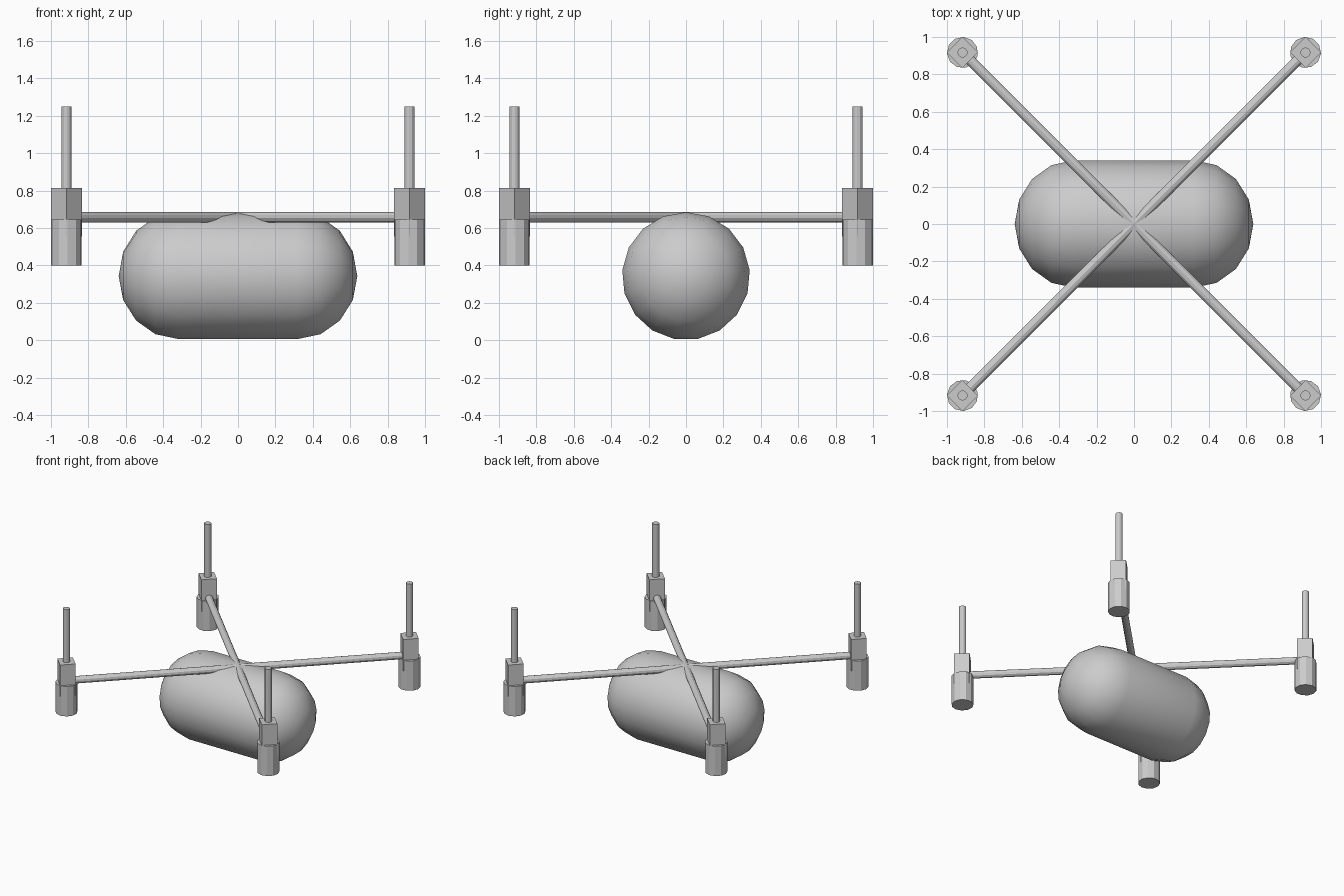
import bpy, bmesh, math
from mathutils import Matrix, Vector

cube = bpy.data.objects.get("Cube")
if cube:
    bpy.data.objects.remove(cube, do_unlink=True)

GREY = (0.6, 0.6, 0.6, 1.0)
grey = bpy.data.materials.new("plain grey")
grey.use_nodes = True
grey.diffuse_color = GREY
grey.node_tree.nodes["Principled BSDF"].inputs["Base Color"].default_value = GREY

SIDES = 11      # facets on every round bar
REACH = 0.917   # x and y offset of each motor


def finish(name, bm, smooth=False):
    bmesh.ops.recalc_face_normals(bm, faces=bm.faces)
    mesh = bpy.data.meshes.new(name)
    bm.to_mesh(mesh)
    bm.free()
    mesh.materials.append(grey)
    for face in mesh.polygons:
        face.use_smooth = smooth
    obj = bpy.data.objects.new(name, mesh)
    bpy.context.collection.objects.link(obj)
    return obj


def prism(name, start, end, radius, sides, turn):
    """Capped bar from start to end, with one corner turned to the given angle."""
    start, end = Vector(start), Vector(end)
    axis = end - start
    bm = bmesh.new()
    bmesh.ops.create_cone(bm, cap_ends=True, segments=sides, radius1=radius,
                          radius2=radius, depth=axis.length)
    # put the first corner on +x before turning
    corner = bm.verts[:][0].co
    turn -= math.atan2(corner.y, corner.x)
    aim = axis.to_track_quat('Z', 'Y').to_matrix().to_4x4()
    bmesh.ops.transform(bm, verts=bm.verts, matrix=Matrix.Translation((start + end) / 2)
                        @ aim @ Matrix.Rotation(turn, 4, 'Z'))
    return finish(name, bm)


# Capsule body: half outline spun around the x axis
RADIUS, HALF, CAP = 0.342, 0.32, 0.318
right = [(HALF + CAP * math.cos(a), RADIUS * math.sin(a))
         for a in (math.radians(22.5 * i) for i in range(5))]
outline = right + [(-x, z) for x, z in reversed(right)]
bm = bmesh.new()
verts = [bm.verts.new((x, 0, z)) for x, z in outline]
edges = [bm.edges.new(pair) for pair in zip(verts, verts[1:])]
bmesh.ops.spin(bm, geom=verts + edges, cent=(0, 0, 0), axis=(1, 0, 0),
               angle=math.tau, steps=17)
bmesh.ops.remove_doubles(bm, verts=bm.verts, dist=0.001)
bmesh.ops.translate(bm, verts=bm.verts, vec=(0, 0, RADIUS + 0.001))
finish("body", bm, smooth=True)

# Four arms, each carrying a motor can, a square mount and an upright shaft
for sx, sy, place in ((1, -1, "front_left"), (-1, -1, "front_right"),
                      (1, 1, "back_left"), (-1, 1, "back_right")):
    x, y = sx * REACH, sy * REACH
    outward = math.atan2(y, x)
    prism(place + "_arm", (0, 0, 0.657), (x, y, 0.657), 0.028, SIDES, math.pi / 2)
    prism(place + "_motor", (x, y, 0.40), (x, y, 0.645), 0.083, SIDES, outward)
    prism(place + "_mount", (x, y, 0.555), (x, y, 0.815), 0.083, 4, 0)
    prism(place + "_shaft", (x, y, 0.80), (x, y, 1.25), 0.027, SIDES, outward)
